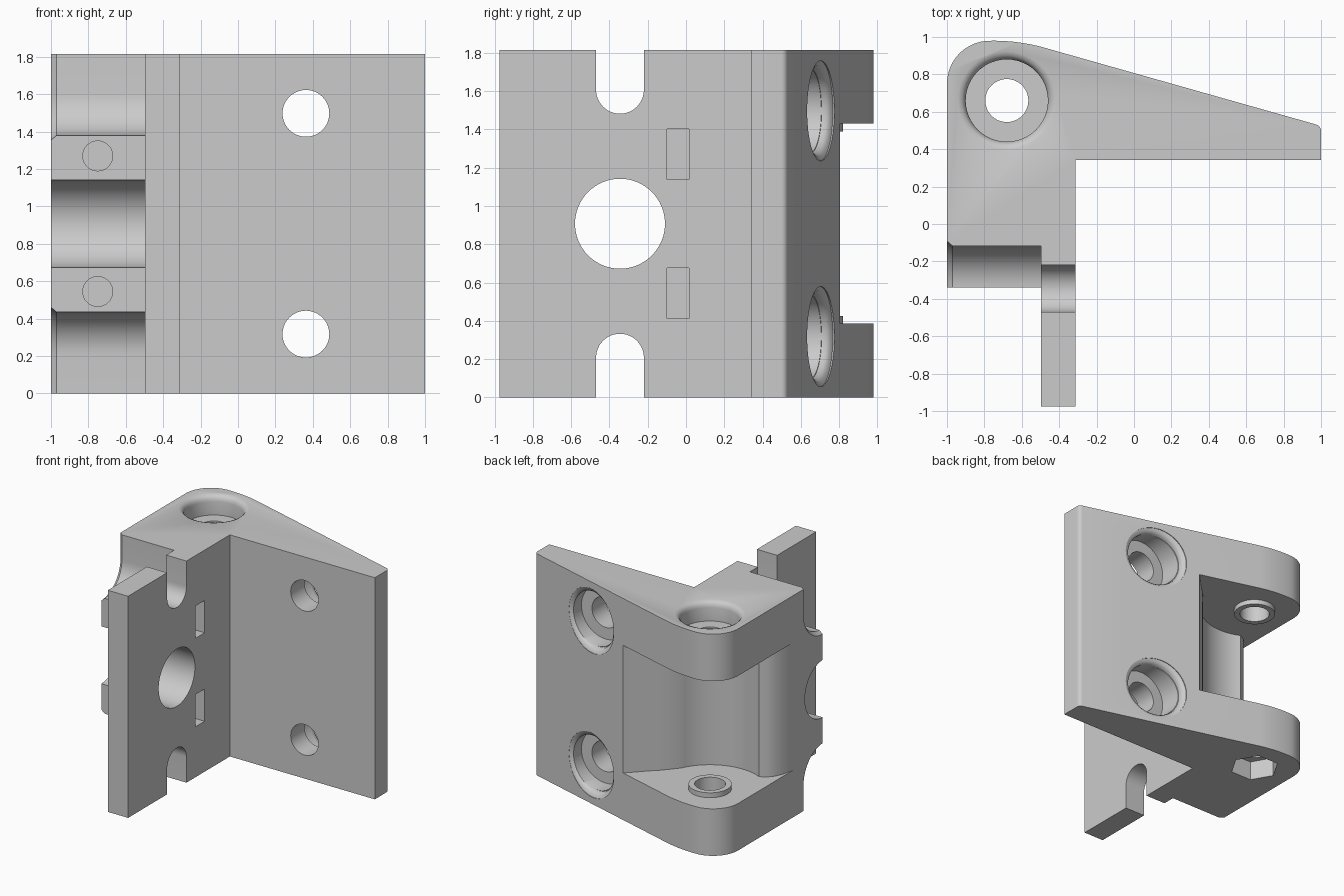
import bpy, bmesh
from math import sin, cos, pi, radians
from mathutils import Vector

cube = bpy.data.objects.get("Cube")
if cube:
    bpy.data.objects.remove(cube, do_unlink=True)

HEIGHT = 1.815
MID = HEIGHT / 2
PIVOT = (-0.68, 0.66)
BORE_Y = -0.345

grey = bpy.data.materials.new("plain grey")
grey.use_nodes = True
colour = (0.6, 0.6, 0.6, 1)
grey.diffuse_color = colour
grey.node_tree.nodes["Principled BSDF"].inputs["Base Color"].default_value = colour


def make(name, bm):
    bmesh.ops.recalc_face_normals(bm, faces=bm.faces)
    mesh = bpy.data.meshes.new(name)
    bm.to_mesh(mesh)
    bm.free()
    mesh.materials.append(grey)
    obj = bpy.data.objects.new(name, mesh)
    bpy.context.collection.objects.link(obj)
    return obj


def arc(centre, r, start, end, n=16):
    angles = [radians(start + (end - start) * i / n) for i in range(n + 1)]
    return [(centre[0] + r * cos(a), centre[1] + r * sin(a)) for a in angles]


def prism(name, outline, z0, z1):
    bm = bmesh.new()
    face = bm.faces.new([bm.verts.new((x, y, z0)) for x, y in outline])
    top = bmesh.ops.extrude_face_region(bm, geom=[face])["geom"]
    verts = [v for v in top if isinstance(v, bmesh.types.BMVert)]
    bmesh.ops.translate(bm, verts=verts, vec=(0, 0, z1 - z0))
    return make(name, bm)


def box(name, x, y, z):
    return prism(name, [(x[0], y[0]), (x[1], y[0]), (x[1], y[1]), (x[0], y[1])], *z)


def lathe(name, origin, axis, profile, n=48):
    """Solid of revolution from (radius, height) pairs along an axis."""
    turn = Vector(axis).to_track_quat('Z', 'Y')
    bm = bmesh.new()
    rings = []
    for r, h in profile:
        rings.append([bm.verts.new(Vector(origin) + turn @ Vector(
            (r * cos(2 * pi * i / n), r * sin(2 * pi * i / n), h))) for i in range(n)])
    for a, b in zip(rings, rings[1:]):
        for i in range(n):
            j = (i + 1) % n
            bm.faces.new((a[i], a[j], b[j], b[i]))
    bm.faces.new(rings[0])
    bm.faces.new(rings[-1])
    return make(name, bm)


def slot(name, z, side, sections):
    """Round-ended slot along x, open upward (side 1) or downward (side -1)."""
    bm = bmesh.new()
    for x, r in sections:
        for y, dz in arc((BORE_Y, 0), r, 180, 360, 24) + [(BORE_Y - r, 0.5), (BORE_Y + r, 0.5)]:
            bm.verts.new((x, y, z + side * dz))
    bmesh.ops.convex_hull(bm, input=bm.verts)
    bmesh.ops.dissolve_limit(bm, angle_limit=0.001, verts=bm.verts, edges=bm.edges)
    return make(name, bm)


def combine(tool, operation='DIFFERENCE'):
    tool.hide_render = True
    mod = bracket.modifiers.new("cut", 'BOOLEAN')
    mod.operation = operation
    mod.solver = 'EXACT'
    mod.object = tool
    bpy.context.view_layer.objects.active = bracket
    bpy.ops.object.modifier_apply(modifier=mod.name)
    bpy.data.objects.remove(tool, do_unlink=True)


# Body: plate, clamp block and tapering arm in one outline
outline = [(-1, -0.34), (-0.497, -0.34), (-0.497, -0.975), (-0.313, -0.975), (-0.313, 0.342), (1, 0.342)]
outline += arc((0.965, 0.498), 0.035, 0, 75, 5)
outline += arc((-0.75, -0.02), 1.0, 75, 90, 8)
outline += arc((-0.77, 0.75), 0.23, 95, 180, 14)
bracket = prism("hinge_bracket", outline, 0, HEIGHT)

# Knuckle recess between the two lugs
recess = [(-1.2, 0.05), (-1, 0.05), (-0.975, 0.15), (-0.945, 0.21), (-0.91, 0.25)]
recess += arc(PIVOT, 0.42, -115, -25, 24)
recess += [(-0.235, 0.56), (-0.19, 0.61), (-0.13, 0.665), (0, 0.8), (0.1, 0.904), (0.1, 1.2), (-1.2, 1.2)]
combine(prism("recess", recess, 0.385, 1.43))

# Washer faces on the lugs
for low, high in ((0.3, 0.425), (1.39, 1.5)):
    combine(lathe("washer_face", (*PIVOT, 0), (0, 0, 1), [(0.16, low), (0.16, high)]), 'UNION')

# Counterbore with a rounded rim
rim = [(0.22, -0.05), (0.226, -0.026), (0.24, -0.009), (0.262, 0), (0.262, 0.1)]

# Pivot hole, head recess above and hexagonal nut recess below
combine(lathe("pivot_hole", (*PIVOT, 0), (0, 0, 1), [(0.115, -0.1), (0.115, 2)]))
combine(lathe("pivot_head", (*PIVOT, HEIGHT), (0, 0, 1), [(0.22, -0.16)] + rim))
combine(lathe("pivot_nut", (*PIVOT, 0), (0, 0, 1), [(0.19, -0.1), (0.19, 0.16)], 6))

# Main bore through plate and block
combine(lathe("main_bore", (0, BORE_Y, MID), (1, 0, 0), [(0.235, -1.2), (0.235, 0)], 64))

for side in (-1, 1):
    # Mounting holes in the arm, with recesses from the sloping back
    z = MID + side * 0.59
    combine(lathe("arm_hole", (0.363, 0, z), (0, 1, 0), [(0.125, 0.2), (0.125, 0.9)]))
    combine(lathe("arm_head", (0.363, 0, z), (0, 1, 0), [(0.22, 0.52), (0.22, 0.9)]))
    combine(lathe("arm_rim", (0.363, 0.7, z), (0.259, 0.966, 0), rim))

    # Open slots in the plate and wider clearance in the block
    z = MID + side * 0.7
    combine(slot("plate_slot", z, side, [(-0.7, 0.125), (0, 0.125)]))
    combine(slot("block_clearance", z, side, [(-1.1, 0.228), (-0.497, 0.228)]))
    combine(slot("clearance_flare", z, side, [(-1.003, 0.256), (-0.97, 0.228)]))

    # Clamp screw holes and their nut slots
    z = MID + side * 0.3625
    combine(lathe("clamp_hole", (-0.75, 0, z), (0, 1, 0), [(0.08, -0.5), (0.08, 0.1)], 32))
    combine(box("nut_slot", (-0.89, -0.2), (-0.1, 0.015), (z - 0.132, z + 0.132)))

bpy.ops.object.select_all(action='DESELECT')
bracket.select_set(True)
bpy.context.view_layer.objects.active = bracket
bpy.ops.object.shade_smooth_by_angle(angle=radians(30))
